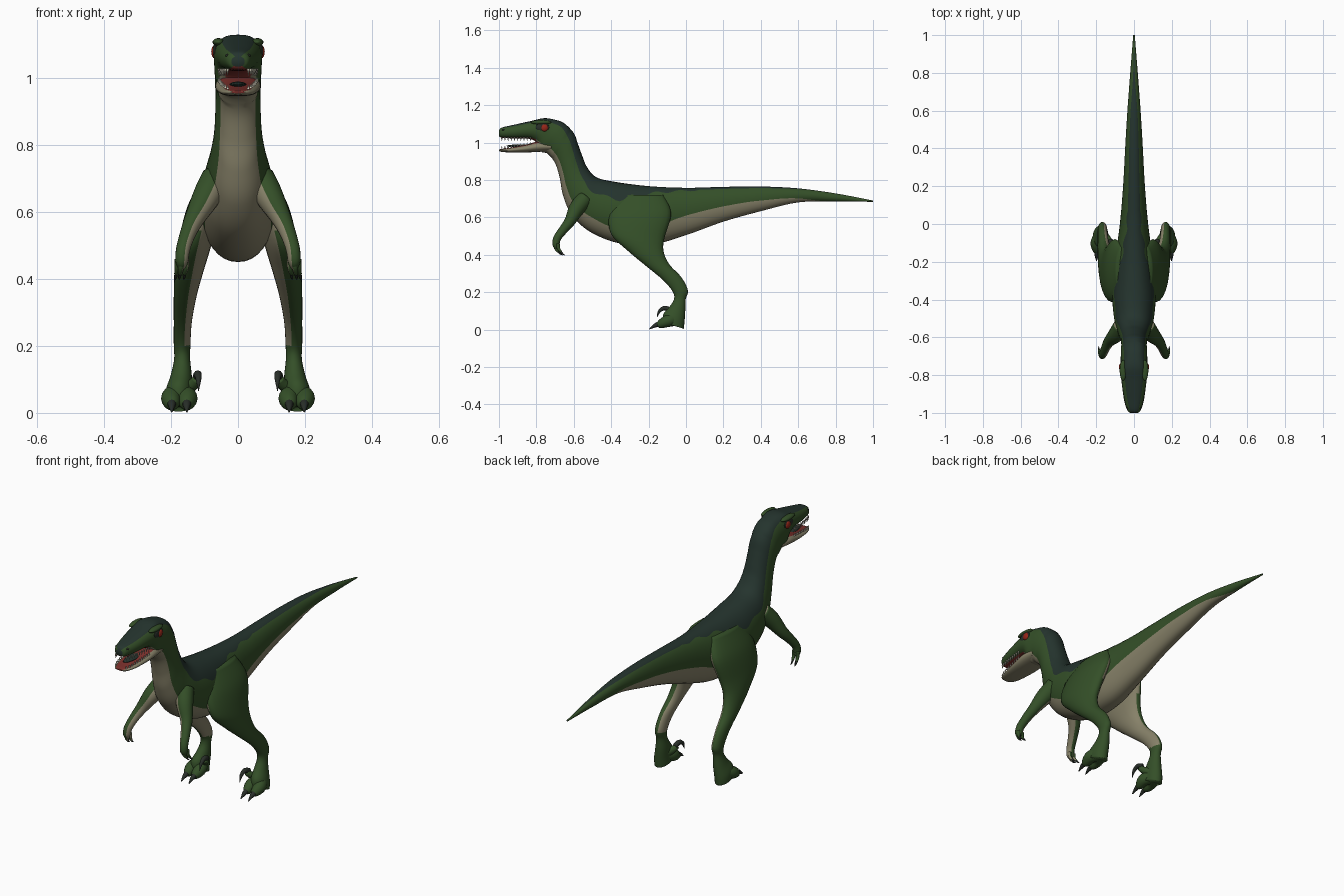
import bpy, bmesh, math
from mathutils import Vector, Matrix

if "Cube" in bpy.data.objects:
    bpy.data.objects.remove(bpy.data.objects["Cube"])

def mat(name, r, g, b):
    m = bpy.data.materials.new(name)
    m.diffuse_color = (r, g, b, 1)
    m.use_nodes = True
    m.node_tree.nodes["Principled BSDF"].inputs["Base Color"].default_value = m.diffuse_color
    return m

GREEN = mat("dark green skin", 0.034, 0.078, 0.021)
BACK = mat("slate back", 0.018, 0.034, 0.027)
CREAM = mat("cream belly", 0.24, 0.22, 0.14)
RED = mat("eye red", 0.30, 0.02, 0.01)
MOUTH = mat("mouth red", 0.20, 0.03, 0.025)
CLAW = mat("dark claw", 0.022, 0.028, 0.022)
TOOTH = mat("tooth ivory", 0.6, 0.57, 0.46)
X = Vector((1, 0, 0))

def finish(name, bm, mats, rule=None):
    bmesh.ops.recalc_face_normals(bm, faces=bm.faces)
    for f in bm.faces:
        f.smooth = True
        if rule:
            f.material_index = rule(f)
    me = bpy.data.meshes.new(name)
    bm.to_mesh(me)
    bm.free()
    for m in mats:
        me.materials.append(m)
    ob = bpy.data.objects.new(name, me)
    bpy.context.collection.objects.link(ob)
    return ob

def spline(rows, n):
    """Catmull-Rom through rows of numbers."""
    out = []
    for i in range(len(rows) - 1):
        a, b, c, d = rows[max(i - 1, 0)], rows[i], rows[i + 1], rows[min(i + 2, len(rows) - 1)]
        for k in range(n):
            t = k / n
            out.append([0.5 * (2 * q + (r - p) * t + (2 * p - 5 * q + 4 * r - s) * t * t
                        + (3 * q - p - 3 * r + s) * t ** 3) for p, q, r, s in zip(a, b, c, d)])
    return out + [list(rows[-1])]

def loft(name, rings, mats, rule=None, strip=None):
    """Skin closed rings; strip(j) colours by position around the ring."""
    bm = bmesh.new()
    vs = [[bm.verts.new((p.x, p.y, max(p.z, 0))) for p in r] for r in rings]
    n = len(vs[0])
    tag = {}
    for i in range(len(vs) - 1):
        for j in range(n):
            k = (j + 1) % n
            f = bm.faces.new((vs[i][j], vs[i][k], vs[i + 1][k], vs[i + 1][j]))
            if strip:
                f.material_index = strip(j)
    bm.faces.new(vs[0])
    bm.faces.new(vs[-1])
    return finish(name, bm, mats, rule)

def ring(yt, zt, yb, zb, w, cx, angles, p=1.0):
    top, bot = Vector((cx, yt, zt)), Vector((cx, yb, zb))
    mid, half = (top + bot) / 2, (top - bot) / 2
    return [mid + half * math.cos(a) + X * w * math.copysign(abs(math.sin(a)) ** p, math.sin(a))
            for a in angles]

def zoned(at, ab, k):
    """Ring angles whose points land exactly on the colour borders."""
    at, ab = math.radians(max(at, 1)), math.radians(min(ab, 179))
    side = [at * i / k for i in range(k)] + [at + (ab - at) * i / k for i in range(k)]
    side += [ab + (math.pi - ab) * i / k for i in range(k)]
    return side + [math.pi] + [-a for a in reversed(side[1:])]

K = 6
def zone(j):
    return min(j, 6 * K - 1 - j) // K

def zoned_loft(name, rows, mats, rule=None):
    rings = []
    for yt, zt, yb, zb, w, at, ab in spline(rows, 8):
        if -0.52 < yt < 0.1:
            at += 5 * math.sin(yt * 48)
        rings.append(ring(yt, zt, yb, zb, max(w, 0.003), 0, zoned(at, ab, K), 0.7 if yt < -0.62 else 0.9))
    return loft(name, rings, mats, rule, zone)

def tube(name, pts, mats, rule=None, n=16):
    """Tapered tube; pts are x, y, z, radius."""
    pts = spline(pts, 5)
    rings = []
    for i, q in enumerate(pts):
        t = Vector(pts[min(i + 1, len(pts) - 1)][:3]) - Vector(pts[max(i - 1, 0)][:3])
        u = t.cross(X).normalized()
        v = u.cross(t).normalized()
        rings.append([Vector(q[:3]) + (u * math.cos(a) + v * math.sin(a)) * max(q[3], 0.001)
                      for a in [2 * math.pi * j / n for j in range(n)]])
    return loft(name, rings, mats, rule)

def ball(name, loc, size, m):
    bm = bmesh.new()
    bmesh.ops.create_uvsphere(bm, u_segments=20, v_segments=12, radius=1,
                              matrix=Matrix.Translation(loc) @ Matrix.Diagonal((*size, 1)))
    return finish(name, bm, [m])

# Tail, trunk, neck and skull: top y z, bottom y z, half width, back and belly border angles
BODY = [
    (1.0, .69, 1.0, .683, .004, 2, 178), (.8, .728, .8, .685, .02, 10, 177),
    (.6, .755, .6, .68, .035, 28, 115), (.4, .765, .4, .633, .047, 30, 98),
    (.2, .763, .2, .577, .058, 28, 97), (0, .758, 0, .505, .075, 28, 100),
    (-.2, .767, -.18, .455, .10, 42, 116), (-.38, .79, -.36, .462, .115, 64, 122),
    (-.48, .815, -.52, .527, .105, 62, 118), (-.53, .87, -.615, .62, .085, 60, 125),
    (-.555, .93, -.658, .72, .072, 60, 128), (-.577, .99, -.675, .81, .068, 60, 130),
    (-.60, 1.05, -.70, .89, .068, 58, 132), (-.65, 1.102, -.74, .94, .07, 45, 130),
    (-.70, 1.122, -.775, .952, .071, 40, 128), (-.76, 1.13, -.80, 1.0, .072, 38, 142),
    (-.83, 1.115, -.84, 1.02, .066, 38, 150), (-.92, 1.095, -.92, 1.022, .053, 36, 150),
    (-.985, 1.08, -.985, 1.026, .036, 30, 150), (-1.0, 1.065, -1.0, 1.035, .02, 20, 150)]
def body_rule(f):
    inside = f.material_index == 2 and f.calc_center_median().y < -0.8
    return 3 if inside else f.material_index
zoned_loft("body", BODY, [BACK, GREEN, CREAM, MOUTH], body_rule)

# Lower jaw with red lining, tongue
JAW = [(-.72, 1.0, -.72, .955, .062, 45, 100), (-.79, 1.005, -.79, .95, .068, 45, 100),
       (-.86, .988, -.86, .947, .063, 45, 100), (-.94, .972, -.94, .947, .051, 45, 100),
       (-.985, .966, -.985, .95, .036, 45, 100), (-1.0, .962, -1.0, .955, .02, 45, 100)]
zoned_loft("lower_jaw", JAW, [MOUTH, CREAM, CREAM])
ball("tongue", (0, -.88, .982), (.025, .08, .008), BACK)

# Teeth along both jaws
bm = bmesh.new()
for i in range(10):
    y = -.985 + i * .017
    x = .031 + .026 * (i / 9) ** .6
    for s in (1, -1):
        for z, h, flip in ((1.018, .022, math.pi), (.974 + i * .0024, .014, 0)):
            m = Matrix.Translation((s * x, y, z)) @ Matrix.Rotation(flip, 4, 'X')
            bmesh.ops.create_cone(bm, segments=6, radius1=.005, radius2=.0005, depth=h, matrix=m)
finish("teeth", bm, [TOOTH])

# Leg: front y z, back y z, centre x, half width
LEG = [(-.36, .72, -.12, .72, .06, .035), (-.41, .62, -.08, .62, .10, .05),
       (-.40, .51, -.115, .49, .13, .05), (-.31, .42, -.12, .42, .147, .043),
       (-.22, .345, -.09, .35, .158, .034), (-.12, .262, -.025, .28, .165, .027),
       (-.07, .20, .01, .21, .167, .025), (-.065, .16, -.002, .16, .167, .024),
       (-.09, .12, -.004, .10, .17, .032), (-.12, .085, -.008, .04, .177, .04),
       (-.125, .04, -.012, .004, .178, .04)]
ROUND = [2 * math.pi * j / 24 for j in range(24)]

for s, side in ((1, "left"), (-1, "right")):
    def flip(pts):
        return [(s * p[0], *p[1:]) for p in pts]

    def inner(f):
        c = f.calc_center_median()
        return 1 if f.normal.x * s < -0.35 and c.z > 0.2 else 0

    rings = [ring(a, b, c, d, w, s * cx, ROUND) for a, b, c, d, cx, w in spline(LEG, 6)]
    loft(side + "_leg", rings, [GREEN, CREAM], inner)

    # Two walking toes with claws, and the raised hooked claw on the inside
    for i, x in enumerate((.153, .198)):
        tube(f"{side}_toe_{i}", flip([(.177, -.06, .055, .035), (x, -.10, .045, .032),
             (x, -.135, .03, .024), (x, -.152, .024, .014)]), [GREEN])
        tube(f"{side}_toe_claw_{i}", flip([(x, -.135, .032, .015), (x, -.165, .022, .011),
             (x, -.195, .003, .002)]), [CLAW], n=10)
    tube(side + "_inner_toe", flip([(.16, -.06, .07, .025), (.135, -.085, .085, .018),
         (.123, -.10, .10, .014)]), [GREEN])
    tube(side + "_hook_claw", flip([(.123, -.085, .105, .013), (.12, -.115, .115, .012),
         (.118, -.142, .098, .008), (.118, -.155, .066, .001)]), [CLAW], n=10)

    # Arm, fingers and finger claws
    tube(side + "_arm", flip([(.065, -.54, .70, .045), (.095, -.585, .645, .042),
         (.13, -.62, .58, .030), (.15, -.655, .535, .024), (.164, -.688, .49, .021),
         (.168, -.695, .455, .019), (.168, -.685, .435, .012)]), [GREEN, CREAM], inner)
    for i, (dx, dy) in enumerate(((-.012, .006), (.002, -.006), (.013, .008))):
        x = .168 + dx
        tube(f"{side}_finger_{i}", flip([(x, -.692 + dy, .46, .010), (x, -.69 + dy, .435, .009),
             (x + .004, -.676 + dy, .415, .006)]), [GREEN, CREAM], inner, n=10)
        tube(f"{side}_finger_claw_{i}", flip([(x + .003, -.68 + dy, .42, .006),
             (x + .005, -.667 + dy, .405, .004), (x + .006, -.655 + dy, .398, .001)]), [CLAW], n=8)

    # Brow, eye socket and eye
    ball(side + "_brow", (s * .058, -.775, 1.108), (.018, .055, .012), GREEN)
    ball(side + "_eye_socket", (s * .068, -.767, 1.082), (.007, .036, .022), CLAW)
    ball(side + "_eye", (s * .069, -.757, 1.079), (.011, .02, .02), RED)
    ball(side + "_nostril", (s * .032, -.975, 1.068), (.006, .010, .005), CLAW)
